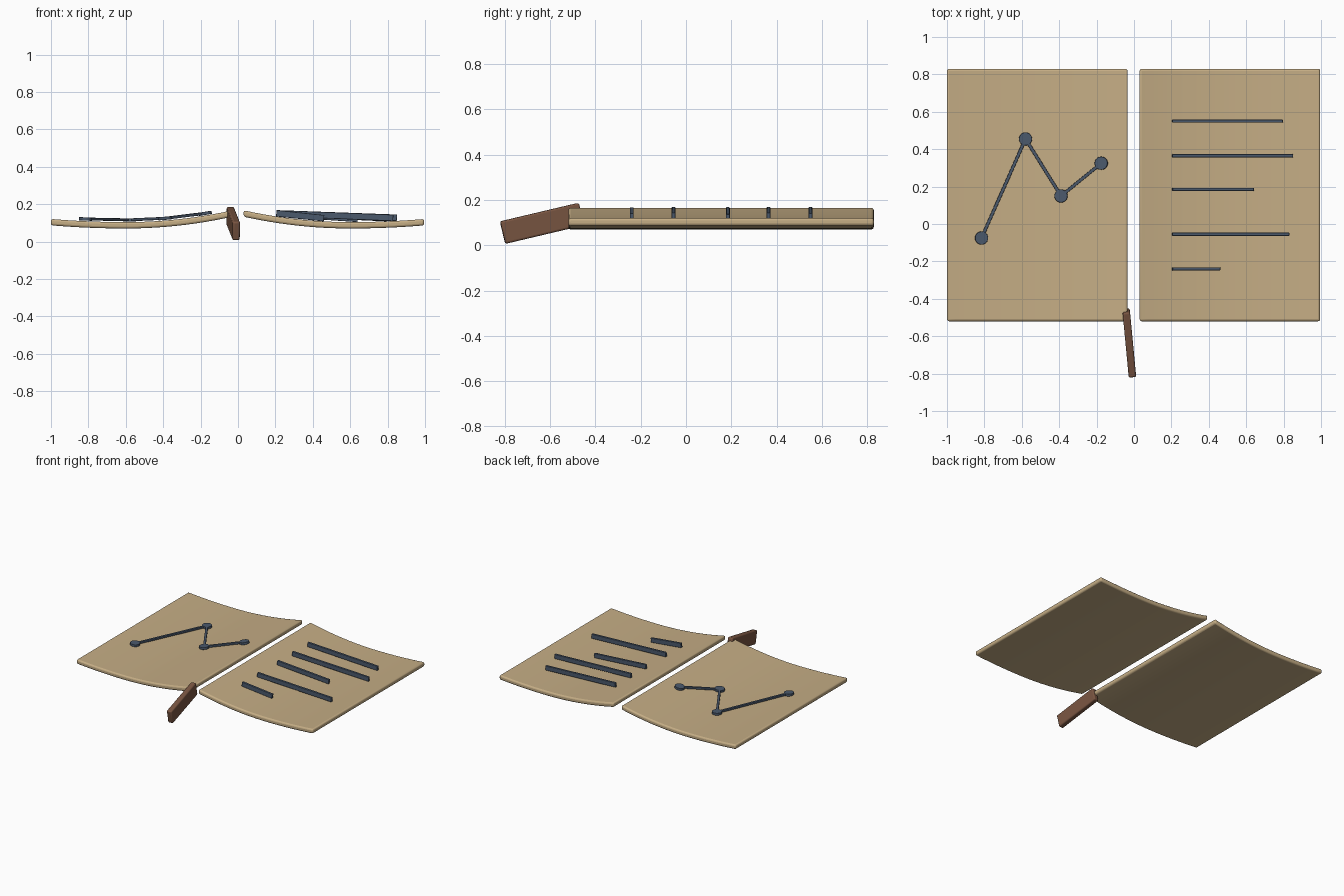
import bpy, bmesh, math
from mathutils import Vector, Matrix

cube = bpy.data.objects.get("Cube")
if cube:
    bpy.data.objects.remove(cube, do_unlink=True)


def material(name, rgb):
    m = bpy.data.materials.new(name)
    m.use_nodes = True
    m.diffuse_color = (*rgb, 1)
    m.node_tree.nodes["Principled BSDF"].inputs["Base Color"].default_value = (*rgb, 1)
    return m


PAPER = material("tan_paper", (0.56, 0.42, 0.235))
INK = material("slate_ink", (0.07, 0.1, 0.15))
LEATHER = material("brown_leather", (0.19, 0.09, 0.053))
HALF = 0.017


def page_z(x):
    # Page centre height: a sag that climbs towards the spine
    d = abs(x) - 0.6
    return 0.087 + (0.194 if d < 0 else 0.106) * d * d


def finish(name, bm, mat, bevel):
    bmesh.ops.recalc_face_normals(bm, faces=bm.faces)
    mesh = bpy.data.meshes.new(name)
    bm.to_mesh(mesh)
    bm.free()
    ob = bpy.data.objects.new(name, mesh)
    bpy.context.collection.objects.link(ob)
    mesh.materials.append(mat)
    if bevel:
        mod = ob.modifiers.new("soft_edges", "BEVEL")
        mod.width, mod.segments, mod.limit_method = bevel, 3, "ANGLE"
        mod.angle_limit = math.radians(40)
    bpy.ops.object.select_all(action="DESELECT")
    ob.select_set(True)
    bpy.context.view_layer.objects.active = ob
    bpy.ops.object.shade_smooth_by_angle(angle=math.radians(35))
    return ob


def page(name, x0, x1, steps=20):
    # Curved sheet: profile extruded front to back
    xs = [x0 + (x1 - x0) * i / steps for i in range(steps + 1)]
    outline = [(x, page_z(x) + HALF) for x in xs] + [(x, page_z(x) - HALF) for x in reversed(xs)]
    bm = bmesh.new()
    face = bm.faces.new([bm.verts.new((x, -0.52, z)) for x, z in outline])
    out = bmesh.ops.extrude_face_region(bm, geom=[face])
    verts = [v for v in out["geom"] if isinstance(v, bmesh.types.BMVert)]
    bmesh.ops.translate(bm, verts=verts, vec=(0, 1.35, 0))
    finish(name, bm, PAPER, 0.011)


def bar(name, a, b, width, height, mat, bevel):
    # Box running from point a to point b, kept upright
    a, b = Vector(a), Vector(b)
    along = (b - a).normalized()
    side = Vector((0, 0, 1)).cross(along).normalized()
    rot = Matrix((along, side, along.cross(side))).transposed().to_4x4()
    bm = bmesh.new()
    bmesh.ops.create_cube(bm, size=1, matrix=Matrix.Translation((a + b) / 2) @ rot
                          @ Matrix.Diagonal(((b - a).length, width, height, 1)))
    finish(name, bm, mat, bevel)


def on_page(x, y, lift):
    return Vector((x, y, page_z(x) + HALF + lift))


# Pages
page("left_page", 0.03, 0.995)
page("right_page", -0.035, -1.0)

# Written lines
for i, (y, end) in enumerate([(0.55, 0.795), (0.365, 0.85), (0.185, 0.64), (-0.055, 0.83), (-0.24, 0.46)]):
    bar(f"text_line_{i + 1}", on_page(0.205, y, 0.017), on_page(end, y, 0.017), 0.017, 0.034, INK, 0.003)

# Chart dots and links
points = [on_page(x, y, 0.012) for x, y in
          [(-0.815, -0.075), (-0.58, 0.455), (-0.39, 0.15), (-0.175, 0.325)]]
for i, p in enumerate(points):
    slope = (page_z(p.x + 0.01) - page_z(p.x - 0.01)) / 0.02
    bm = bmesh.new()
    bmesh.ops.create_cone(bm, cap_ends=True, segments=24, radius1=0.035, radius2=0.035, depth=0.017,
                          matrix=Matrix.Translation(p) @ Matrix.Rotation(-math.atan(slope), 4, "Y"))
    finish(f"chart_dot_{i + 1}", bm, INK, 0.002)
for i, (a, b) in enumerate(zip(points, points[1:])):
    bar(f"chart_link_{i + 1}", a, b, 0.017, 0.015, INK, 0.002)

# Bookmark strap hanging from the spine
bar("bookmark", (-0.009, -0.81, 0.056), (-0.042, -0.463, 0.138), 0.04, 0.102, LEATHER, 0.009)
